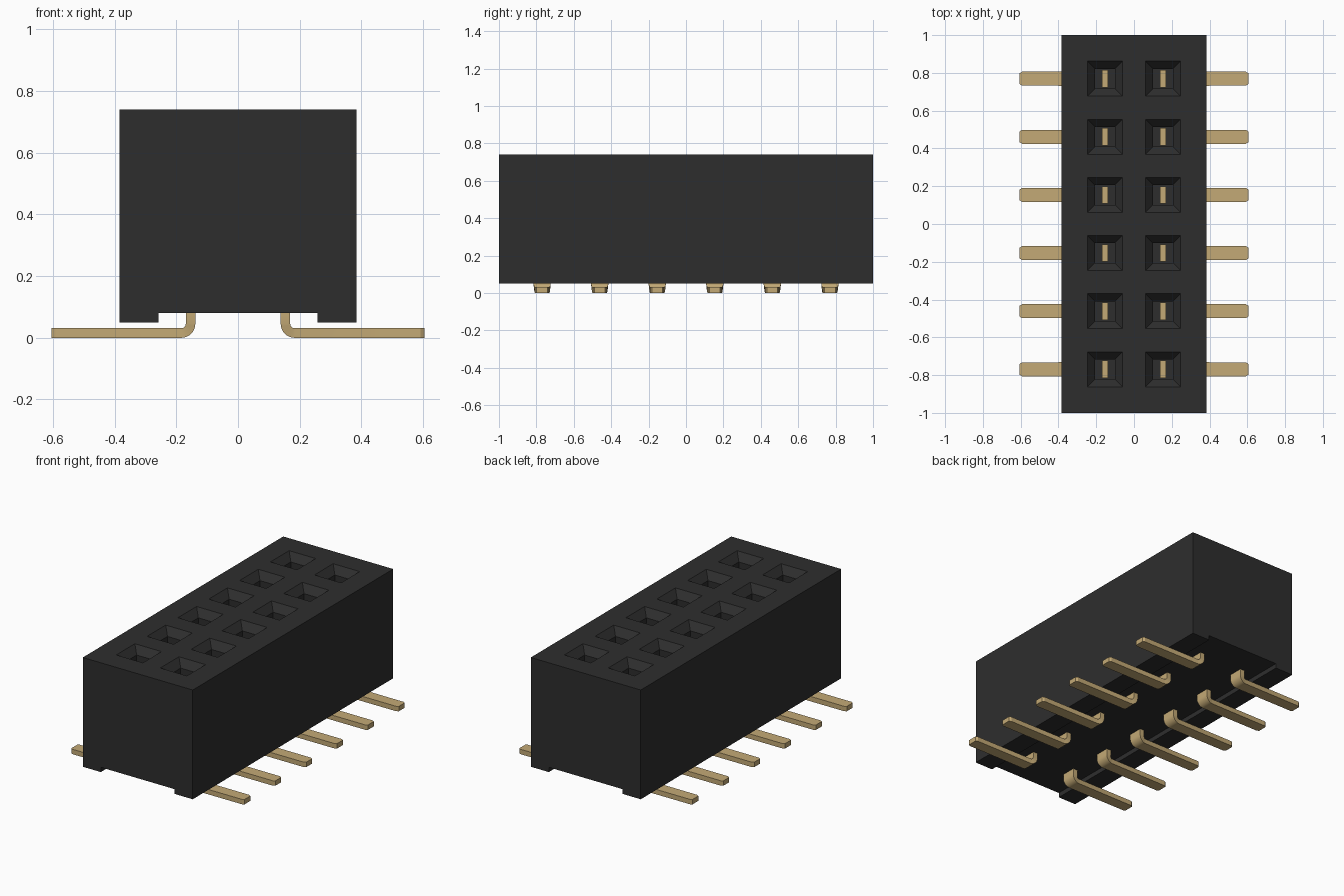
import bpy, bmesh, math

cube = bpy.data.objects.get("Cube")
if cube:
    bpy.data.objects.remove(cube, do_unlink=True)

PITCH = 4 / 13
ROWS = [(i - 2.5) * PITCH for i in range(6)]
COL = PITCH / 2


def material(name, rgb):
    m = bpy.data.materials.new(name)
    m.diffuse_color = (*rgb, 1)
    m.use_nodes = True
    bsdf = m.node_tree.nodes["Principled BSDF"]
    bsdf.inputs["Base Color"].default_value = (*rgb, 1)
    bsdf.inputs["Roughness"].default_value = 0.6
    return m


black = material("black plastic", (0.027, 0.027, 0.027))
gold = material("gold metal", (0.55, 0.40, 0.18))


def loft(bm, rings):
    """Skin a list of equal-length rings and cap both ends."""
    vs = [[bm.verts.new(p) for p in ring] for ring in rings]
    n = len(vs[0])
    for a, b in zip(vs, vs[1:]):
        for i in range(n):
            j = (i + 1) % n
            bm.faces.new((a[i], a[j], b[j], b[i]))
    bm.faces.new(vs[0])
    bm.faces.new(vs[-1])


def finish(bm, name, mat):
    bmesh.ops.recalc_face_normals(bm, faces=bm.faces[:])
    mesh = bpy.data.meshes.new(name)
    bm.to_mesh(mesh)
    bm.free()
    mesh.materials.append(mat)
    ob = bpy.data.objects.new(name, mesh)
    bpy.context.collection.objects.link(ob)
    return ob


# Housing: end profile with the channel between two skids, run along y
half = [(0.384, 0.74), (0.384, 0.05), (0.258, 0.05), (0.258, 0.08)]
profile = half + [(-x, z) for x, z in reversed(half)]
bm = bmesh.new()
loft(bm, [[(x, y, z) for x, z in profile] for y in (-1, 1)])
housing = finish(bm, "housing", black)

# Socket wells: square funnel mouth above a straight blind shaft
bm = bmesh.new()
for cy in ROWS:
    for cx in (-COL, COL):
        loft(bm, [[(cx + sx * h, cy + sy * h, z)
                   for sx, sy in ((-1, -1), (1, -1), (1, 1), (-1, 1))]
                  for h, z in ((0.111, 0.76), (0.052, 0.695), (0.052, 0.2))])
cutter = finish(bm, "socket_cutter", black)
cutter.hide_render = True
mod = housing.modifiers.new("sockets", "BOOLEAN")
mod.operation = "DIFFERENCE"
mod.solver = "EXACT"
mod.object = cutter
bpy.context.view_layer.update()
cut = bpy.data.meshes.new_from_object(
    housing.evaluated_get(bpy.context.evaluated_depsgraph_get()))
housing.modifiers.clear()
housing.data = cut
bpy.data.objects.remove(cutter, do_unlink=True)

# Contact: flat strip coming down, bending outward into a solder foot
T = 0.0155   # half thickness
R = 0.030    # bend radius on the centre line
path = [(COL, 0.56, 180, 0.046), (COL, 0.075, 180, 0.046)]
for k in range(9):
    a = 180 + 90 * k / 8
    path.append((COL + R + R * math.cos(math.radians(a)),
                 T + R + R * math.sin(math.radians(a)), a, 0.046 - 0.008 * k / 8))
path += [(0.50, T, 270, 0.037), (0.592, T, 270, 0.037), (0.605, T, 270, 0.029)]
rings = []
for x, z, a, w in path:
    nx, nz = math.cos(math.radians(a)) * T, math.sin(math.radians(a)) * T
    rings.append([(x + s * nx, t * w, z + s * nz)
                  for s, t in ((1, -1), (1, 1), (-1, 1), (-1, -1))])
bm = bmesh.new()
loft(bm, rings)
pin = finish(bm, "left_contact_1", gold)
bpy.context.view_layer.objects.active = pin
pin.select_set(True)
bpy.ops.object.shade_smooth_by_angle(angle=math.radians(30))

# Repeat along both sides; the right side is the left turned half round
for i, y in enumerate(ROWS):
    for side, turn in (("left", 0), ("right", math.pi)):
        ob = pin
        if i or turn:
            ob = bpy.data.objects.new(f"{side}_contact_{i + 1}", pin.data)
            bpy.context.collection.objects.link(ob)
        ob.location.y = y
        ob.rotation_euler.z = turn
